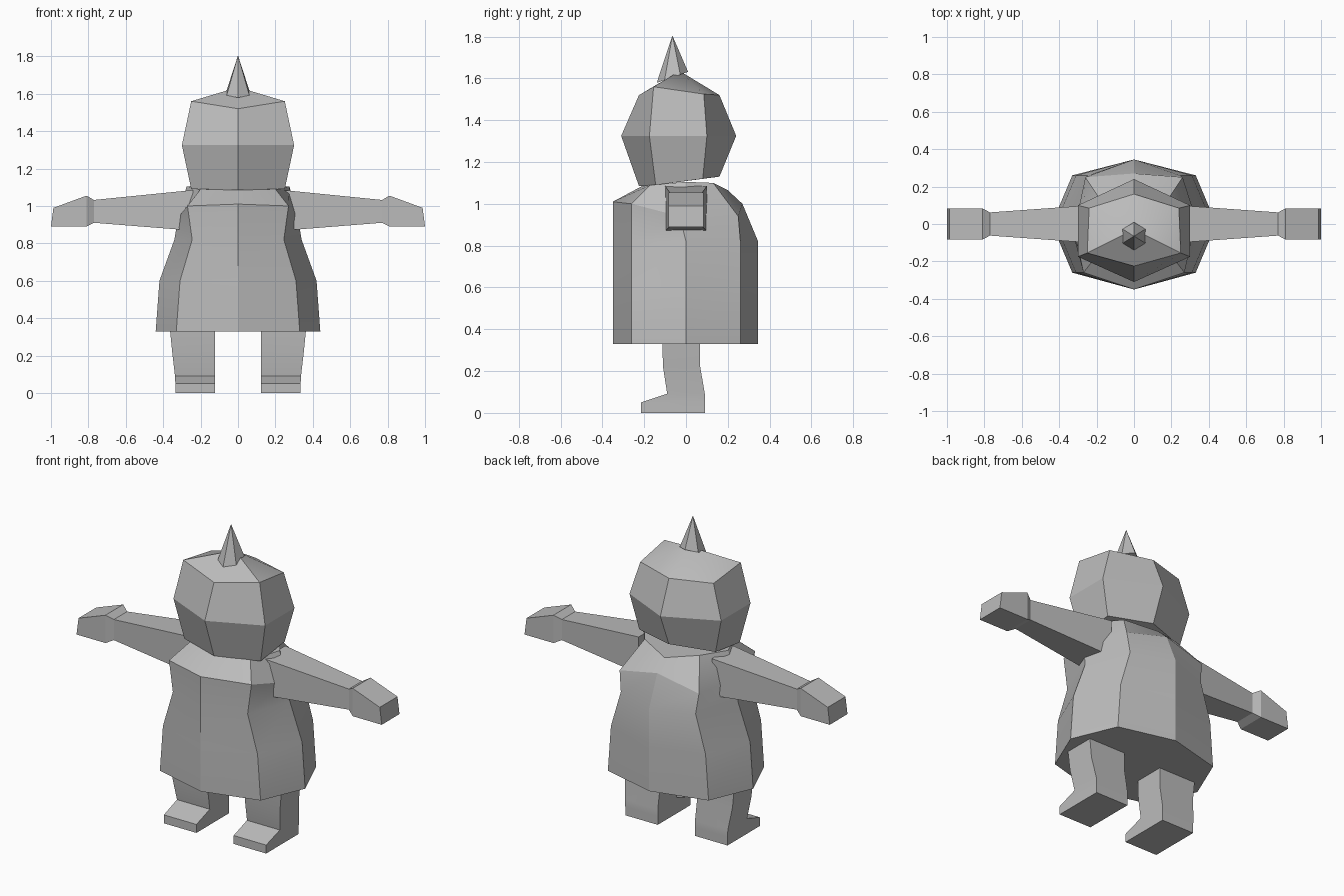
import bpy, bmesh, math
from mathutils import Vector

if "Cube" in bpy.data.objects:
    bpy.data.objects.remove(bpy.data.objects["Cube"])

grey = bpy.data.materials.new("plain_grey")
grey.diffuse_color = (0.5, 0.5, 0.5, 1)
grey.use_nodes = True
grey.node_tree.nodes["Principled BSDF"].inputs["Base Color"].default_value = grey.diffuse_color


def finish(name, bm):
    bmesh.ops.recalc_face_normals(bm, faces=bm.faces)
    me = bpy.data.meshes.new(name)
    bm.to_mesh(me)
    bm.free()
    me.materials.append(grey)
    ob = bpy.data.objects.new(name, me)
    bpy.context.collection.objects.link(ob)
    bpy.ops.object.select_all(action='DESELECT')
    ob.select_set(True)
    bpy.context.view_layer.objects.active = ob
    bpy.ops.object.shade_smooth_by_angle(angle=math.radians(25))
    return ob


def loft(name, rings, apex=None):
    """Skin closed rings of equal length; end in a cap or a point."""
    bm = bmesh.new()
    loops = [[bm.verts.new(p) for p in r] for r in rings]
    n = len(loops[0])
    for a, b in zip(loops, loops[1:]):
        for i in range(n):
            j = (i + 1) % n
            bm.faces.new((a[i], a[j], b[j], b[i]))
    bm.faces.new(loops[0])
    if apex:
        tip = bm.verts.new(apex)
        for i in range(n):
            bm.faces.new((loops[-1][i], loops[-1][(i + 1) % n], tip))
    else:
        bm.faces.new(loops[-1])
    return finish(name, bm)


def full(half):
    """Complete a half ring running front centre to back centre."""
    return half + [(-x, y, z) for x, y, z in half[-2:0:-1]]


# coat: flared octagonal body rounding in at the shoulders
def skirt(z, corner, side):
    return full([(0, -.35, z), (corner, -.26, z), (side, 0, z),
                 (corner, .26, z), (0, .345, z)])


loft("coat", [
    skirt(.33, .33, .44), skirt(.6, .31, .42), skirt(.82, .245, .34),
    full([(0, -.35, 1.01), (.27, -.26, 1.0), (.32, -.03, .94),
          (.26, .25, .94), (0, .27, 1.0)]),
    full([(0, -.21, 1.085), (.2, -.17, 1.09), (.275, 0, 1.105),
          (.18, .13, 1.1), (0, .2, 1.065)]),
])

# head: faceted six-sided form
loft("head", [
    full([(0, -.225, 1.085), (.25, -.145, 1.09), (.25, .08, 1.12), (0, .16, 1.13)]),
    full([(0, -.31, 1.325), (.3, -.175, 1.325), (.3, .1, 1.325), (0, .24, 1.325)]),
    full([(0, -.225, 1.52), (.25, -.155, 1.56), (.24, .085, 1.525), (0, .16, 1.52)]),
], apex=(0, -.03, 1.635))

# spike: hexagonal cone with a slanted base
spike_base = []
for k in range(6):
    a = math.radians(60 * k + 30)
    y = .075 * math.sin(a)
    spike_base.append((.07 * math.cos(a), -.065 + y, 1.605 + .35 * y))
loft("spike", [spike_base], apex=(0, -.065, 1.805))

# foot and leg outline in (y, z), paired as front, back at each height
leg_levels = [(0, -.215, .09, .335), (.05, -.215, .09, .335), (.092, -.09, .09, .337),
              (.22, -.11, .068, .352), (.4, -.115, .068, .37)]
# arm and hand stations: x, y half depth, bottom z, top z
arm_levels = [(.24, .1, .868, 1.085), (.77, .062, .91, 1.032), (.81, .083, .89, 1.055)]

for s, side in ((1, "left"), (-1, "right")):
    loft(side + "_leg", [[(s * .122, f, z), (s * o, f, z), (s * o, b, z), (s * .122, b, z)]
                         for z, f, b, o in leg_levels])
    rings = [[(s * x, -d, lo), (s * x, d, lo), (s * x, d, hi), (s * x, -d, hi)]
             for x, d, lo, hi in arm_levels]
    rings.append([(s, -.083, .89), (s, .083, .89), (s * .987, .083, .99), (s * .987, -.083, .99)])
    loft(side + "_arm", rings)
